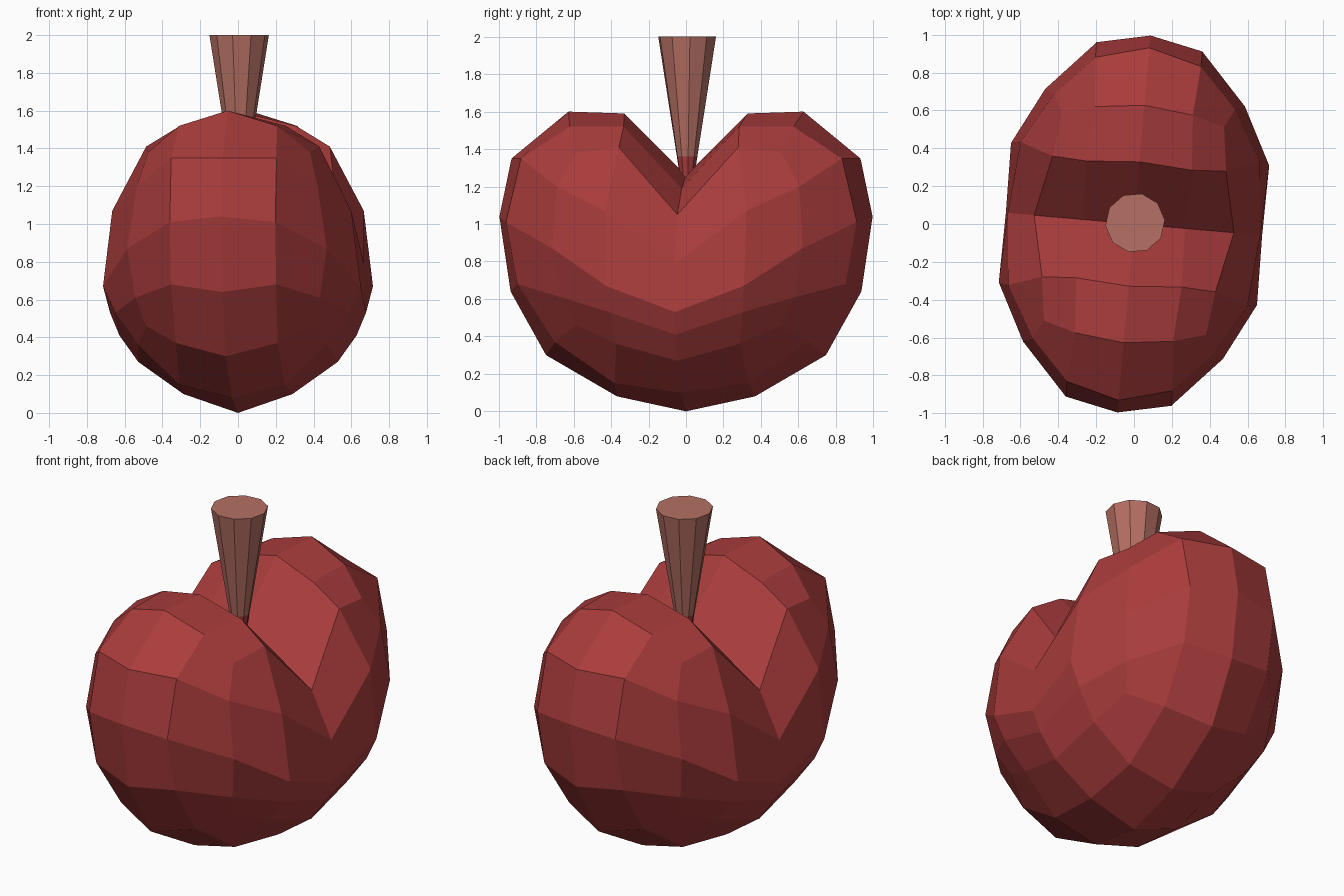
import bpy, bmesh, math
from mathutils import Matrix

if "Cube" in bpy.data.objects:
    bpy.data.objects.remove(bpy.data.objects["Cube"])


def material(name, rgb):
    m = bpy.data.materials.new(name)
    m.diffuse_color = (*rgb, 1)
    m.use_nodes = True
    m.node_tree.nodes["Principled BSDF"].inputs["Base Color"].default_value = m.diffuse_color
    return m


red = material("fruit red", (0.40, 0.045, 0.045))
brown = material("stem brown", (0.46, 0.16, 0.125))


def add_object(name, bm, mats):
    bmesh.ops.recalc_face_normals(bm, faces=bm.faces)
    me = bpy.data.meshes.new(name)
    bm.to_mesh(me)
    bm.free()
    for m in mats:
        me.materials.append(m)
    ob = bpy.data.objects.new(name, me)
    bpy.context.collection.objects.link(ob)
    return ob


# Fruit: 4x4 cube grid sculpted into a two-lobed body, mirrored in x and y.
# Each layer is one slice across the groove; key = (cube j, cube k), value = (x, y, z)
centre = {(0, -2): (0, 0, 0), (1, -2): (0, .37, .08), (2, -2): (0, .75, .30),
          (2, -1): (0, .94, .64), (2, 0): (0, 1.0, 1.04), (2, 1): (0, .935, 1.35),
          (2, 2): (0, .63, 1.60), (1, 2): (0, .33, 1.59), (0, 2): (0, 0, 1.26)}
middle = {(0, -2): (.29, 0, .10), (1, -2): (.28, .36, .15), (2, -2): (.27, .68, .37),
          (2, -1): (.28, .88, .68), (2, 0): (.28, .94, 1.01), (2, 1): (.28, .86, 1.35),
          (2, 2): (.26, .60, 1.52), (1, 2): (.28, .31, 1.52), (0, 2): (.27, 0, 1.19)}
end = {(0, -2): (.53, 0, .27), (1, -2): (.50, .33, .36), (2, -2): (.44, .55, .46),
       (2, -1): (.49, .63, .61), (2, 0): (.53, .67, .87), (2, 1): (.48, .65, 1.20),
       (2, 2): (.43, .55, 1.38), (1, 2): (.46, .32, 1.41), (0, 2): (.53, 0, 1.05),
       (0, -1): (.63, 0, .41), (0, 0): (.68, 0, .53), (0, 1): (.67, 0, .79),
       (1, -1): (.62, .36, .53), (1, 0): (.685, .37, .67), (1, 1): (.635, .38, 1.07)}
layers = [centre, middle, end]

bm = bmesh.new()
bmesh.ops.create_cube(bm, size=4)
bmesh.ops.subdivide_edges(bm, edges=bm.edges[:], cuts=3, use_grid_fill=True)
for v in bm.verts:
    i, j, k = (round(c) for c in v.co)
    x, y, z = layers[abs(i)][(abs(j), k)]
    v.co = (math.copysign(x, i), math.copysign(y, j), z)
bmesh.ops.rotate(bm, verts=bm.verts, cent=(0, 0, 0),
                 matrix=Matrix.Rotation(math.radians(-5), 3, 'Z'))
add_object("fruit", bm, [red])

# Stem: flared ten-sided peg with a red foot sunk in the groove
SIDES = 10
bm = bmesh.new()
rings = []
for z, r in ((1.18, .028), (1.36, .056), (2.0, .158)):
    rings.append([bm.verts.new((.006 + r * math.cos(a), .006 + r * math.sin(a), z))
                  for a in (2 * math.pi * (s + .15) / SIDES for s in range(SIDES))])
for low, high in zip(rings, rings[1:]):
    for s in range(SIDES):
        t = (s + 1) % SIDES
        bm.faces.new((low[s], low[t], high[t], high[s]))
bm.faces.new(rings[0])
bm.faces.new(rings[-1])
for f in bm.faces:
    f.material_index = 1 if f.calc_center_median().z < 1.36 else 0
add_object("stem", bm, [brown, red])
